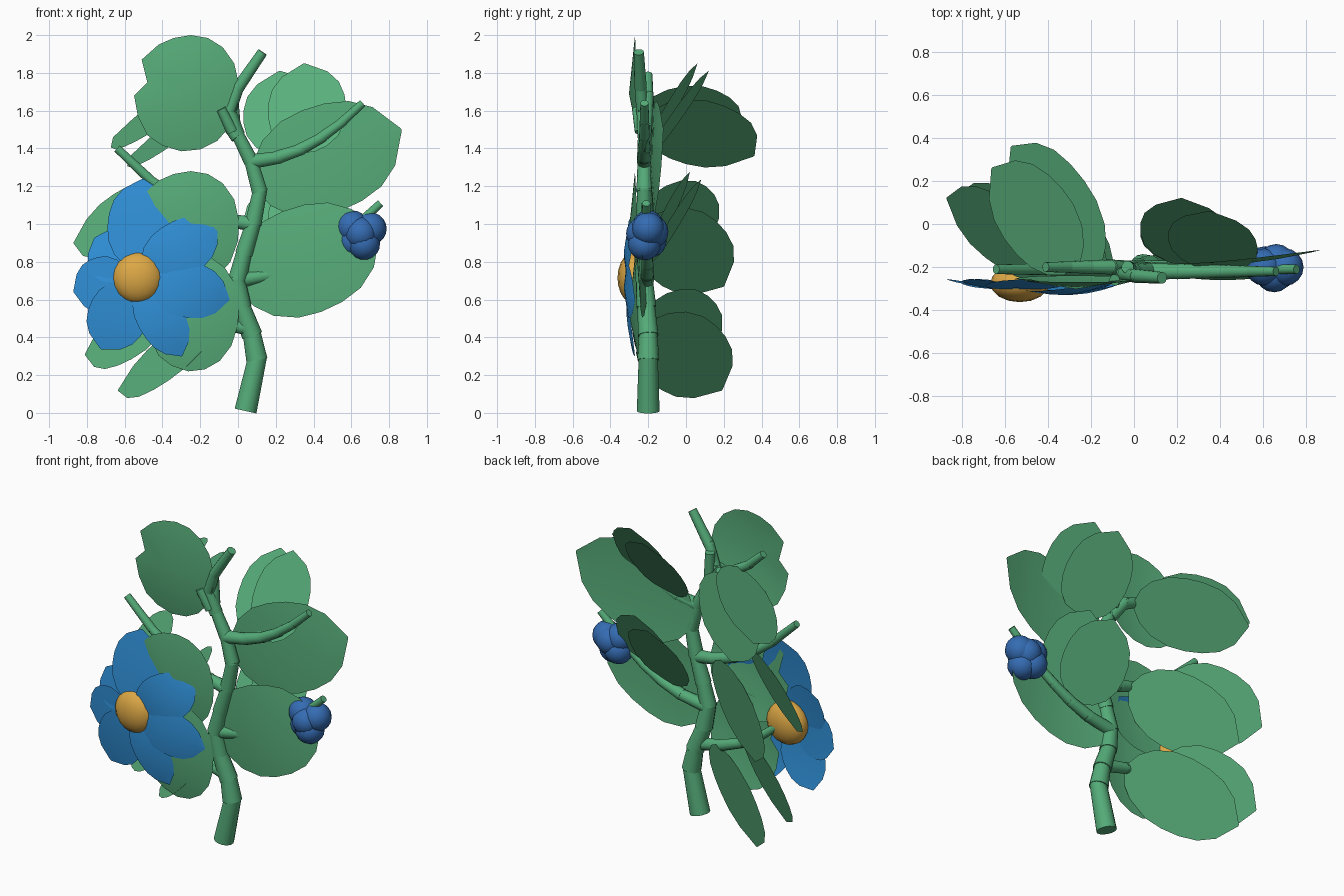
import bpy, bmesh, math
from mathutils import Vector

if "Cube" in bpy.data.objects:
    bpy.data.objects.remove(bpy.data.objects["Cube"])


def mat(name, rgb):
    m = bpy.data.materials.new(name)
    m.diffuse_color = (*rgb, 1)
    m.use_nodes = True
    m.node_tree.nodes["Principled BSDF"].inputs["Base Color"].default_value = m.diffuse_color
    return m


GREEN = mat("leaf green", (0.10, 0.43, 0.20))
STEM = mat("stem green", (0.09, 0.41, 0.19))
BLUE = mat("petal blue", (0.03, 0.285, 0.70))
GOLD = mat("flower gold", (0.72, 0.39, 0.06))
BERRY = mat("berry blue", (0.035, 0.15, 0.45))


def finish(bm, name, material):
    me = bpy.data.meshes.new(name)
    bm.to_mesh(me)
    bm.free()
    me.materials.append(material)
    ob = bpy.data.objects.new(name, me)
    bpy.context.collection.objects.link(ob)
    for p in me.polygons:
        p.use_smooth = len(p.vertices) < 5
    return ob


# Stems are chains of slightly flared, overlapping segments
def stem(name, points, r0, r1, sides=14):
    bm = bmesh.new()
    n = len(points) - 1
    for i in range(n):
        a, b = Vector(points[i]), Vector(points[i + 1])
        d = (b - a).normalized()
        if i < n - 1:
            b = b + d * 0.025
        q = d.to_track_quat('Z', 'Y')
        r = r0 + (r1 - r0) * (i + .5) / n
        rings = []
        for c, rr in ((a, r * 1.08), (b, r * 0.9)):
            rings.append([bm.verts.new(c + q @ Vector((rr * math.cos(2 * math.pi * k / sides),
                                                       rr * math.sin(2 * math.pi * k / sides), 0)))
                          for k in range(sides)])
        for k in range(sides):
            j = (k + 1) % sides
            bm.faces.new((rings[0][k], rings[0][j], rings[1][j], rings[1][k]))
        bm.faces.new(rings[0][::-1])
        bm.faces.new(rings[1])
    return finish(bm, name, STEM)


# Blade with a round base and a pointed tip; side is the rough width direction
PROFILE = [(0, .12), (.05, .45), (.15, .75), (.3, .95), (.45, 1), (.6, .97),
           (.75, .85), (.88, .58), (1, .02)]


def blade(name, base, tip, half, side, cup=0.0, material=GREEN):
    base, tip, side = Vector(base), Vector(tip), Vector(side)
    d = (tip - base).normalized()
    w = (side - d * side.dot(d)).normalized()
    nrm = d.cross(w)
    if nrm.y > 0:
        nrm = -nrm
    bm = bmesh.new()
    rows = []
    for t, p in PROFILE:
        c = base.lerp(tip, t)
        lift = nrm * cup * 4 * t * (1 - t)
        rows.append([bm.verts.new(c + w * half * p * s + lift * (1 - 0.5 * abs(s)))
                     for s in (-1, 0, 1)])
    for a, b in zip(rows, rows[1:]):
        for i in (0, 1):
            bm.faces.new((a[i], a[i + 1], b[i + 1], b[i]))
    return finish(bm, name, material)


# Main stem
stem("main_stem", [(.04, -.2, .01), (.10, -.2, .28), (.075, -.2, .41), (.02, -.21, .56),
                   (-.005, -.22, .70), (.03, -.22, .84), (.08, -.22, 1.0), (.115, -.22, 1.17),
                   (.07, -.22, 1.33), (.0, -.22, 1.47), (-.045, -.23, 1.6), (.0, -.24, 1.72),
                   (.13, -.25, 1.91)], .057, .029)
stem("top_stub", [(-.02, -.21, 1.52), (-.03, -.2, 1.70)], .034, .03)
stem("side_stub", [(-.03, -.24, 1.49), (-.09, -.26, 1.61)], .03, .028)

# Side branches
stem("upper_right_branch", [(.07, -.22, 1.33), (.2, -.22, 1.35), (.32, -.22, 1.39), (.43, -.22, 1.45),
                            (.54, -.22, 1.53), (.66, -.22, 1.64)], .039, .022)
stem("lower_right_branch", [(.0, -.21, .70), (.17, -.205, .73), (.3, -.205, .775), (.43, -.205, .845),
                            (.58, -.21, .95), (.755, -.21, 1.11)], .039, .022)
stem("top_left_branch", [(-.0, -.22, 1.46), (-.09, -.2, 1.58), (-.2, -.2, 1.63), (-.3, -.2, 1.69),
                         (-.41, -.2, 1.79)], .038, .023)
stem("middle_left_branch", [(.07, -.22, 1.0), (-.05, -.21, 1.02), (-.18, -.21, 1.06), (-.32, -.21, 1.13),
                            (-.46, -.21, 1.23), (-.64, -.21, 1.40)], .039, .023)
stem("lower_left_branch", [(.04, -.21, .45), (-.1, -.2, .48), (-.24, -.2, .53), (-.37, -.2, .60),
                           (-.52, -.22, .72)], .038, .023)

# Broad front leaves on the right
Z = (0, 0, 1)
blade("upper_right_leaf", (.09, -.18, 1.20), (.865, -.12, 1.50), .285, Z, .035)
blade("lower_right_leaf", (.0, -.205, .67), (.75, -.225, .96), .285, Z, .045)

# Leaning leaf pairs behind the right branches
LEAN = (1, -.16, 0)
for name, dy, dz in (("upper", 0, 0), ("lower", -.04, -.575)):
    blade(name + "_right_back_leaf_a", (.38, -.22, 1.38 + dz), (.35, .06 + dy, 1.85 + dz), .21, LEAN)
    blade(name + "_right_back_leaf_b", (.26, -.2, 1.36 + dz), (.22, .12 + dy, 1.81 + dz), .215, LEAN)

# Backward-reaching leaf pairs on the left branches
TOP, LOW_A, LOW_B = (.49, .62, .60), (.03, .70, .70), (.12, .76, .64)
for name, base, tip, side in (
        ("top_left_back_leaf_a", (-.26, -.19, 1.66), (-.66, .26, 1.46), TOP),
        ("top_left_back_leaf_b", (-.16, -.19, 1.59), (-.57, .36, 1.36), TOP),
        ("middle_left_back_leaf_a", (-.38, -.19, 1.14), (-.87, .12, .90), LOW_A),
        ("middle_left_back_leaf_b", (-.13, -.19, 1.03), (-.63, .20, .67), LOW_B),
        ("lower_left_back_leaf_a", (-.33, -.19, .57), (-.81, .14, .31), LOW_A),
        ("lower_left_back_leaf_b", (-.10, -.19, .48), (-.635, .19, .12), LOW_B)):
    blade(name, base, tip, .23, side)

# Broad front leaves on the left, sharing one outline
OUTLINE = [(-.51, 1.87), (-.42, 1.95), (-.34, 1.985), (-.25, 2.0), (-.16, 1.985), (-.08, 1.935),
           (-.02, 1.85), (.005, 1.74), (0, 1.63), (-.04, 1.52), (-.11, 1.44), (-.2, 1.395),
           (-.3, 1.385), (-.4, 1.415), (-.48, 1.47), (-.53, 1.57), (-.55, 1.68), (-.48, 1.75)]
for name, dz, sx in (("top_left_leaf", 0, 1), ("middle_left_leaf", -.72, 1), ("lower_left_leaf", -1.165, .88)):
    bm = bmesh.new()
    mid = bm.verts.new((-.27 * sx, -.302, 1.69 + dz))
    ring = [bm.verts.new((x * sx, -.255 - .05 * (z - 1.7), z + dz)) for x, z in OUTLINE]
    for i, v in enumerate(ring):
        bm.faces.new((mid, ring[i - 1], v))
    finish(bm, name, GREEN)

# Flower petals around the centre: angle, length, half width, forward cup
C = Vector((-.53, -.305, .72))
for i, (ang, length, half, cup) in enumerate((
        (87, .52, .175, .008), (33, .50, .15, .04), (-14, .50, .15, .04), (-61, .48, .125, .025),
        (-117, .43, .16, .01), (193, .35, .15, .008), (138, .31, .15, .004))):
    a = math.radians(ang)
    d = Vector((math.cos(a), 0, math.sin(a)))
    tip = C + d * length + Vector((0, .05 if cup < .02 else .035, 0))
    blade("petal_%d" % (i + 1), C + d * .04, tip, half, (-d.z, 0, d.x), cup, BLUE)


# Round parts
def ball(name, centre, radius, material, flat=1.0):
    bm = bmesh.new()
    bmesh.ops.create_uvsphere(bm, u_segments=16, v_segments=10, radius=radius)
    ob = finish(bm, name, material)
    ob.location = centre
    ob.scale = (1, flat, 1)


ball("flower_centre", (-.53, -.275, .715), .137, GOLD, .64)
for i, c in enumerate(((.605, -.20, .985), (.70, -.20, .975), (.61, -.19, .91), (.665, -.22, .895),
                       (.65, -.23, .95), (.66, -.18, .96))):
    ball("berry_%d" % (i + 1), c, .087, BERRY)
